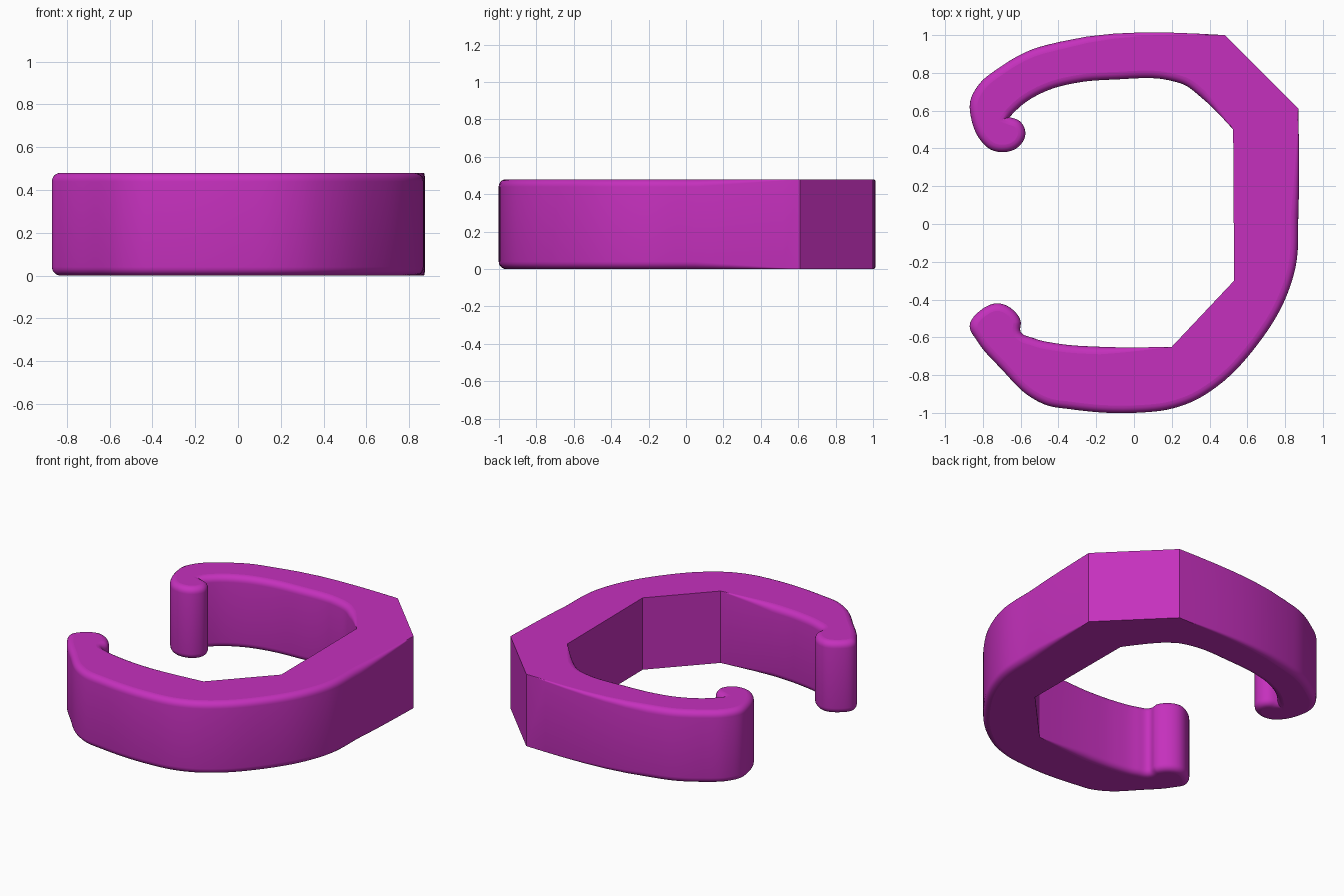
import bpy
import bmesh
import math
from mathutils import Vector
from mathutils.geometry import interpolate_bezier

HEIGHT = 0.48
ROUND = 0.04
RIM_STEPS = 5

cube = bpy.data.objects.get("Cube")
if cube:
    bpy.data.objects.remove(cube, do_unlink=True)

# Outline of the clip, counter-clockwise, split at its hard corners.
# Each run holds its points and the rim rounding at its start and end.
back_arm = [(.48, 1), (-.39, .965), (-.55, .92), (-.71, .83), (-.82, .74),
            (-.867, .65), (-.86, .55), (-.81, .44), (-.76, .395), (-.7, .38),
            (-.61, .41), (-.575, .475), (-.6, .54), (-.66, .565)]
back_inside = [(-.66, .565), (-.58, .64), (-.45, .71), (-.29, .75),
               (-.1, .765), (.19, .76), (.27, .735), (.35, .675), (.525, .5)]
spine_inside = [(.525, .5), (.53, -.3)]
slope_inside = [(.53, -.3), (.2, -.65)]
front_arm = [(.2, -.65), (-.18, -.65), (-.39, -.635), (-.53, -.605),
             (-.6, -.57), (-.6, -.515), (-.64, -.455), (-.72, -.42),
             (-.81, -.455), (-.87, -.54), (-.83, -.62), (-.7, -.77),
             (-.55, -.915), (-.46, -.96), (-.34, -.98), (0, -1),
             (.21, -.975), (.32, -.935), (.44, -.86), (.66, -.63),
             (.795, -.41), (.855, -.23), (.87, .05), (.87, .61)]
chamfer = [(.87, .61), (.48, 1)]
runs = [(back_arm, 0, 1), (back_inside, 1, 0), (spine_inside, 0, 0),
        (slope_inside, 0, 0), (front_arm, 0, 0), (chamfer, 0, 0)]


def smooth_run(points, start, end):
    """Sample a smooth curve through the points, with a rounding per sample."""
    pts = [Vector((x, y, 0)) for x, y in points]
    last = len(pts) - 1
    if last == 1:
        return [(pts[0], start * ROUND)]
    tangents = []
    for i, p in enumerate(pts):
        if i in (0, last):
            tangents.append(None)
            continue
        a, b = p - pts[i - 1], pts[i + 1] - p
        tangents.append((a.normalized() * b.length + b.normalized() * a.length).normalized())
    samples = []
    for i in range(last):
        p, q = pts[i], pts[i + 1]
        reach = (q - p).length / 3
        h2 = q - tangents[i + 1] * reach if tangents[i + 1] else None
        h1 = p + tangents[i] * reach if tangents[i] else p.lerp(h2, 0.5)
        h2 = h2 or q.lerp(h1, 0.5)
        w0 = start if i == 0 else 1
        w1 = end if i == last - 1 else 1
        steps = 6
        curve = interpolate_bezier(p, h1, h2, q, steps + 1)
        for k in range(steps):
            samples.append((curve[k], ROUND * (w0 + (w1 - w0) * k / steps)))
    return samples


def inward(prev, here, after):
    """Mitred direction pointing into the body."""
    a, b = (here - prev).normalized(), (after - here).normalized()
    na, nb = Vector((-a.y, a.x, 0)), Vector((-b.y, b.x, 0))
    n = (na + nb).normalized()
    return n * min(1.6, 1 / max(n.dot(na), 0.1))


outline = [s for run in runs for s in smooth_run(*run)]
count = len(outline)
insets = [inward(outline[i - 1][0], outline[i][0], outline[(i + 1) % count][0])
          for i in range(count)]

# Stack rings from the bottom rim to the top rim
bm = bmesh.new()
rings = []
quarter = [k / RIM_STEPS * math.pi / 2 for k in range(RIM_STEPS + 1)]
levels = [(a, False) for a in reversed(quarter)] + [(a, True) for a in quarter]
for angle, top in levels:
    ring = []
    for (p, w), n in zip(outline, insets):
        pos = p + n * w * (1 - math.cos(angle))
        rise = w * (1 - math.sin(angle))
        pos.z = HEIGHT - rise if top else rise
        ring.append(bm.verts.new(pos))
    rings.append(ring)
for low, high in zip(rings, rings[1:]):
    for i in range(count):
        j = (i + 1) % count
        bm.faces.new((low[i], low[j], high[j], high[i]))
bm.faces.new(list(reversed(rings[0])))
bm.faces.new(rings[-1])
bmesh.ops.remove_doubles(bm, verts=bm.verts[:], dist=0.0001)
bmesh.ops.recalc_face_normals(bm, faces=bm.faces[:])

mesh = bpy.data.meshes.new("clip_ring")
bm.to_mesh(mesh)
bm.free()
clip = bpy.data.objects.new("clip_ring", mesh)
bpy.context.collection.objects.link(clip)

# Magenta plastic
colour = (0.56, 0.03, 0.51, 1)
magenta = bpy.data.materials.new("magenta_plastic")
magenta.use_nodes = True
magenta.diffuse_color = colour
magenta.node_tree.nodes["Principled BSDF"].inputs["Base Color"].default_value = colour
mesh.materials.append(magenta)

# Smooth walls and rims, flat top and bottom
bpy.ops.object.select_all(action="DESELECT")
clip.select_set(True)
bpy.context.view_layer.objects.active = clip
bpy.ops.object.shade_smooth_by_angle(angle=math.radians(30))
cap_edges = {key for f in mesh.polygons if len(f.vertices) > 4 for key in f.edge_keys}
for edge in mesh.edges:
    if edge.key in cap_edges:
        edge.use_edge_sharp = True
